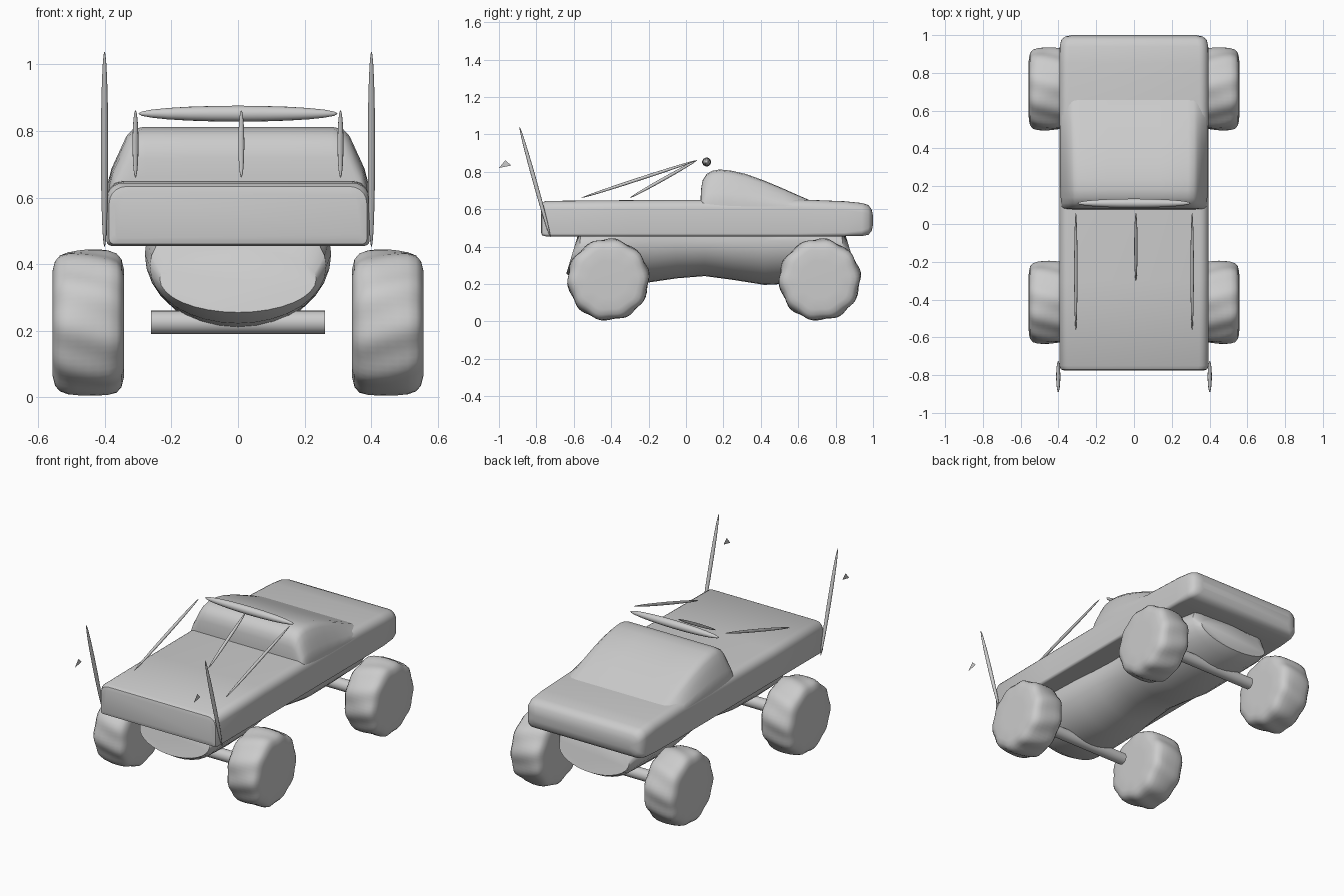
import bpy, bmesh, math
from mathutils import Vector

cube = bpy.data.objects.get("Cube")
if cube:
    bpy.data.objects.remove(cube, do_unlink=True)

grey = bpy.data.materials.new("plain_grey")
grey.use_nodes = True
grey.diffuse_color = (0.6, 0.6, 0.6, 1)
grey.node_tree.nodes["Principled BSDF"].inputs["Base Color"].default_value = (0.6, 0.6, 0.6, 1)


def finish(name, bm, angle=40):
    bmesh.ops.recalc_face_normals(bm, faces=bm.faces)
    mesh = bpy.data.meshes.new(name)
    bm.to_mesh(mesh)
    bm.free()
    mesh.materials.append(grey)
    obj = bpy.data.objects.new(name, mesh)
    bpy.context.collection.objects.link(obj)
    bpy.ops.object.select_all(action='DESELECT')
    obj.select_set(True)
    bpy.context.view_layer.objects.active = obj
    bpy.ops.object.shade_smooth_by_angle(angle=math.radians(angle))
    return obj


def loft(name, rings, angle=40):
    """Skin a row of equal-length closed rings and cap both ends."""
    bm = bmesh.new()
    rows = [[bm.verts.new(p) for p in ring] for ring in rings]
    n = len(rows[0])
    for a, b in zip(rows, rows[1:]):
        for i in range(n):
            j = (i + 1) % n
            bm.faces.new((a[i], a[j], b[j], b[i]))
    bm.faces.new(rows[0])
    bm.faces.new(rows[-1])
    return finish(name, bm, angle)


def spindle(name, start, end, radius):
    """Slim ellipsoid stretched between two points."""
    a, b = Vector(start), Vector(end)
    bm = bmesh.new()
    bmesh.ops.create_uvsphere(bm, u_segments=16, v_segments=12, radius=1)
    bmesh.ops.scale(bm, vec=(radius, radius, (b - a).length / 2), verts=bm.verts)
    obj = finish(name, bm, 180)
    obj.rotation_mode = 'QUATERNION'
    obj.rotation_quaternion = (b - a).to_track_quat('Z', 'Y')
    obj.location = (a + b) / 2


# Flat body deck: rounded rectangles along the length
def deck_ring(y, w, low, high, r_low, r_high):
    ring = []
    corners = ((1, high, r_high, 0), (-1, high, r_high, 90), (-1, low, r_low, 180), (1, low, r_low, 270))
    for side, z, r, start in corners:
        zc = z - r if z == high else z + r
        for k in range(6):
            t = math.radians(start + 18 * k)
            ring.append((side * (w - r) + r * math.cos(t), y, zc + r * math.sin(t)))
    return ring


loft("body", [deck_ring(*s) for s in (
    (-0.775, 0.37, 0.475, 0.615, 0.015, 0.04),
    (-0.77, 0.387, 0.46, 0.633, 0.015, 0.05),
    (-0.75, 0.395, 0.455, 0.644, 0.015, 0.05),
    (-0.3, 0.395, 0.455, 0.648, 0.015, 0.05),
    (0.6, 0.395, 0.455, 0.652, 0.015, 0.05),
    (0.85, 0.395, 0.455, 0.642, 0.02, 0.05),
    (0.94, 0.393, 0.456, 0.633, 0.03, 0.05),
    (0.975, 0.385, 0.463, 0.622, 0.035, 0.05),
    (0.992, 0.365, 0.482, 0.6, 0.035, 0.04),
    (1.0, 0.33, 0.515, 0.565, 0.02, 0.02))])

# Cabin hump: tapered section swept along the roof line
half = [(1, 0), (1, 0.2), (0.97, 0.42), (0.91, 0.67), (0.86, 0.87), (0.81, 0.97), (0.73, 1), (0.35, 1)]
section = half + [(-x, z) for x, z in reversed(half)]
roof = [(0.078, 0.375, 0.66), (0.082, 0.378, 0.72), (0.09, 0.382, 0.757), (0.11, 0.386, 0.787),
        (0.14, 0.388, 0.805), (0.18, 0.39, 0.812), (0.24, 0.392, 0.806), (0.32, 0.393, 0.788),
        (0.42, 0.393, 0.752), (0.52, 0.393, 0.71), (0.6, 0.392, 0.674), (0.68, 0.39, 0.64)]
loft("cabin", [[(x * w, y, 0.6 + z * (top - 0.6)) for x, z in section] for y, w, top in roof], 50)


# Waisted hull underneath with slanted oval ends
def hull_ring(y, rx, zc, rz, slant=0):
    ring = []
    for k in range(32):
        t = math.tau * k / 32
        dz = rz * math.sin(t)
        ring.append((rx * math.cos(t), y + slant * dz, min(zc + dz, 0.48)))
    return ring


loft("hull", [hull_ring(*s) for s in (
    (-0.61, 0.235, 0.355, 0.1, 0.3),
    (-0.57, 0.265, 0.392, 0.17, 0.1),
    (-0.4, 0.28, 0.43, 0.222),
    (-0.2, 0.272, 0.43, 0.222),
    (-0.05, 0.258, 0.43, 0.2),
    (0.1, 0.25, 0.43, 0.188),
    (0.25, 0.257, 0.43, 0.208),
    (0.42, 0.27, 0.43, 0.235),
    (0.62, 0.28, 0.43, 0.225),
    (0.84, 0.265, 0.392, 0.17, -0.1),
    (0.885, 0.235, 0.355, 0.1, -0.3))], 35)

# Lumpy tyres and axles
tread = [(-0.108, 0.1), (-0.107, 0.16), (-0.1, 0.188), (-0.085, 0.205), (-0.06, 0.213), (-0.03, 0.216),
         (0, 0.217), (0.03, 0.216), (0.06, 0.213), (0.085, 0.205), (0.1, 0.188), (0.107, 0.16), (0.108, 0.1)]
for end, y in (("front", -0.415), ("rear", 0.715)):
    for side, sx in (("left", 1), ("right", -1)):
        rings = []
        for dx, r in tread:
            ring = []
            for k in range(72):
                t = math.tau * k / 72
                lump = 1 + 0.022 * math.sin(10 * t + 14 * dx) + 0.008 * math.sin(5 * t - 20 * dx)
                ring.append((sx * (0.45 + dx), y + r * lump * math.cos(t), 0.223 + r * lump * math.sin(t)))
            rings.append(ring)
        loft(f"{end}_{side}_wheel", rings)
    loft(end + "_axle", [[(x, y + 0.035 * math.cos(math.tau * k / 24), 0.225 + 0.035 * math.sin(math.tau * k / 24))
                          for k in range(24)] for x in (-0.262, 0.262)])

# Roof bar, bonnet struts, corner poles and small pennants
spindle("roof_bar", (-0.3, 0.11, 0.852), (0.3, 0.11, 0.852), 0.024)
spindle("middle_strut", (0.01, 0.06, 0.862), (0.01, -0.3, 0.66), 0.009)
for side, sx in (("left", 1), ("right", -1)):
    spindle(side + "_strut", (sx * 0.308, 0.06, 0.862), (sx * 0.308, -0.56, 0.66), 0.009)
    spindle(side + "_pole", (sx * 0.401, -0.89, 1.04), (sx * 0.401, -0.725, 0.45), 0.011)
    bm = bmesh.new()
    bm.faces.new([bm.verts.new((sx * 0.401, y, z)) for y, z in ((-1.0, 0.82), (-0.935, 0.833), (-0.965, 0.862))])
    finish(side + "_pennant", bm)
